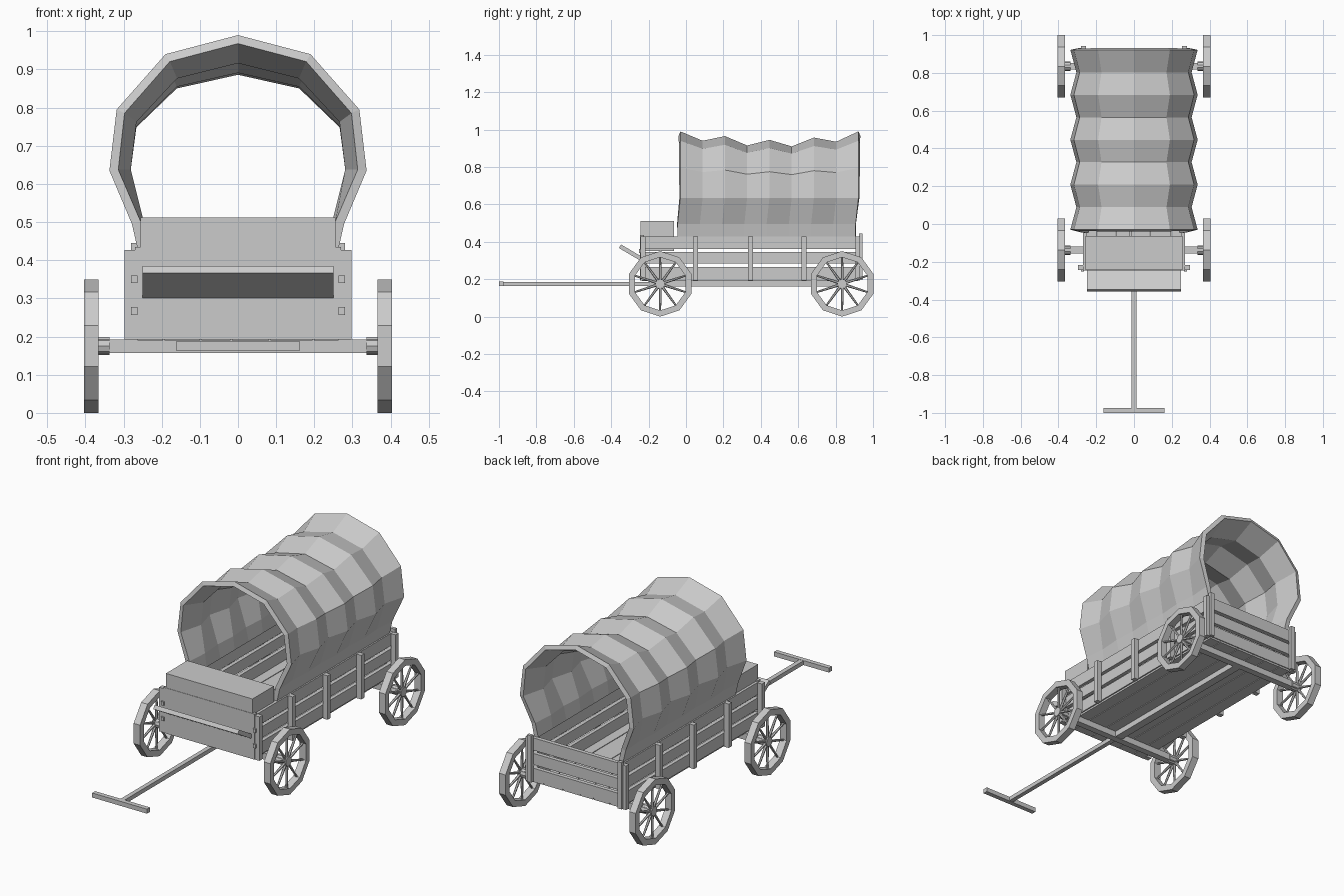
import bpy, bmesh
from math import sin, cos, pi, atan2, hypot
from mathutils import Matrix, Vector

if "Cube" in bpy.data.objects:
    bpy.data.objects.remove(bpy.data.objects["Cube"])

GREY = (0.6, 0.6, 0.6, 1)
mat = bpy.data.materials.new("plain_grey")
mat.use_nodes = True
mat.diffuse_color = GREY
mat.node_tree.nodes["Principled BSDF"].inputs["Base Color"].default_value = GREY


def finish(name, bm):
    bmesh.ops.recalc_face_normals(bm, faces=bm.faces)
    mesh = bpy.data.meshes.new(name)
    bm.to_mesh(mesh)
    bm.free()
    mesh.materials.append(mat)
    obj = bpy.data.objects.new(name, mesh)
    bpy.context.collection.objects.link(obj)
    return obj


def box(name, x, y, z):
    """Box from its (low, high) extents on each axis."""
    bm = bmesh.new()
    size = [b - a for a, b in (x, y, z)]
    mid = [(a + b) / 2 for a, b in (x, y, z)]
    bmesh.ops.create_cube(bm, size=1, matrix=Matrix.Translation(mid) @ Matrix.Diagonal((*size, 1)))
    return finish(name, bm)


def sides(name, x, y, z):
    """The same box on the left and the right."""
    box("left_" + name, x, y, z)
    box("right_" + name, (-x[1], -x[0]), y, z)


# Floor boards
edges = [-0.265, -0.195, -0.097, -0.018, 0.083, 0.197, 0.265]
for i, (a, b) in enumerate(zip(edges, edges[1:])):
    box(f"floor_board_{i}", (a + 0.002, b - 0.002), (-0.235, 0.92), (0.19, 0.204))

# Side and tail planks
for i, z in enumerate([(0.2, 0.266), (0.285, 0.345), (0.362, 0.428)]):
    sides(f"side_plank_{i}", (0.25, 0.27), (-0.24, 0.925), z)
    box(f"tail_plank_{i}", (-0.25, 0.25), (0.903, 0.925), z)

# Upright posts
for i, y in enumerate([-0.23, 0.05, 0.345, 0.63, 0.918]):
    sides(f"side_post_{i}", (0.27, 0.297), (y - 0.013, y + 0.013), (0.192, 0.427))
sides("tail_post", (0.255, 0.28), (0.925, 0.943), (0.195, 0.445))

# Front panel, bolts and seat
box("front_panel", (-0.27, 0.27), (-0.245, -0.225), (0.192, 0.435))
for i, z in enumerate([0.267, 0.35]):
    sides(f"bolt_{i}", (0.264, 0.28), (-0.252, -0.24), (z - 0.01, z + 0.01))
box("seat", (-0.256, 0.256), (-0.243, -0.063), (0.35, 0.512))

# Sloping footboard
footboard = box("footboard", (-0.25, 0.25), (-0.065, 0.065), (-0.011, 0.011))
footboard.location = (0, -0.297, 0.343)
footboard.rotation_euler.x = -atan2(0.065, 0.11)

# Running gear and pulling handle
box("centre_beam", (-0.022, 0.022), (-0.14, 0.835), (0.16, 0.19))
box("pole", (-0.012, 0.012), (-0.98, -0.13), (0.164, 0.186))
box("handle", (-0.162, 0.162), (-1.0, -0.975), (0.163, 0.187))


def wheel(name, side, y):
    """Ten-sided rim with spokes and hub, axis along x."""
    bm = bmesh.new()
    n, radius, inner = 10, 0.175, 0.142
    loops = []
    for r, x in [(radius, -0.019), (radius, 0.019), (inner, 0.019), (inner, -0.019)]:
        loops.append([bm.verts.new((x, r * sin(2 * pi * k / n), r * cos(2 * pi * k / n)))
                      for k in range(n)])
    for j in range(4):
        a, b = loops[j], loops[(j + 1) % 4]
        for k in range(n):
            m = (k + 1) % n
            bm.faces.new((a[k], a[m], b[m], b[k]))
    for k in range(n):
        turn = Matrix.Rotation(2 * pi * k / n, 4, 'X')
        bmesh.ops.create_cone(bm, cap_ends=True, segments=6, radius1=0.008, radius2=0.005,
                              depth=0.13, matrix=turn @ Matrix.Translation((0, 0, 0.08)))
    bmesh.ops.create_cone(bm, cap_ends=True, segments=10, radius1=0.025, radius2=0.025, depth=0.06,
                          matrix=Matrix.Translation((-side * 0.018, 0, 0)) @ Matrix.Rotation(pi / 2, 4, 'Y'))
    obj = finish(name, bm)
    obj.location = (side * 0.385, y, radius)


for end, y in (("front", -0.138), ("rear", 0.835)):
    box(end + "_axle", (-0.37, 0.37), (y - 0.018, y + 0.018), (0.157, 0.192))
    for label, side in (("left", 1), ("right", -1)):
        wheel(f"{end}_{label}_wheel", side, y)

# Ribbed cloth cover: alternating wide and narrow hoops
half = [(0.262, 0.425), (0.278, 0.495), (0.337, 0.635), (0.318, 0.795), (0.19, 0.94), (0, 0.99)]
ridge = [0.99, 0.94, 0.965, 0.915, 0.945, 0.91, 0.957, 0.935, 0.99]
waist, base = half[2][1], half[0][0]
bm = bmesh.new()
hoops = []
for i, top in enumerate(ridge):
    pts = []
    for x, z in half:
        y = -0.03 + 0.119 * i
        if z > waist:
            z = waist + (z - waist) * (top - waist) / (ridge[0] - waist)
        elif z < waist:
            y -= 0.015
        if i % 2:
            x = x * 0.905 if z >= waist else base + (x - base) * 0.5
        pts.append((x, y, z))
    pts += [(-x, y, z) for x, y, z in reversed(pts[:-1])]
    hoops.append([bm.verts.new(p) for p in pts])
for a, b in zip(hoops, hoops[1:]):
    for k in range(len(a) - 1):
        bm.faces.new((a[k], b[k], b[k + 1], a[k + 1]))
bm.normal_update()
bm.faces.ensure_lookup_table()
top_face = max(bm.faces, key=lambda f: f.calc_center_median().z)
flip = top_face.normal.z < 0
cover = finish("cloth_cover", bm)
if max(cover.data.polygons, key=lambda p: p.center.z).normal.z < 0:
    cover.data.flip_normals()
solid = cover.modifiers.new("thickness", 'SOLIDIFY')
solid.thickness = 0.024
solid.offset = -1
